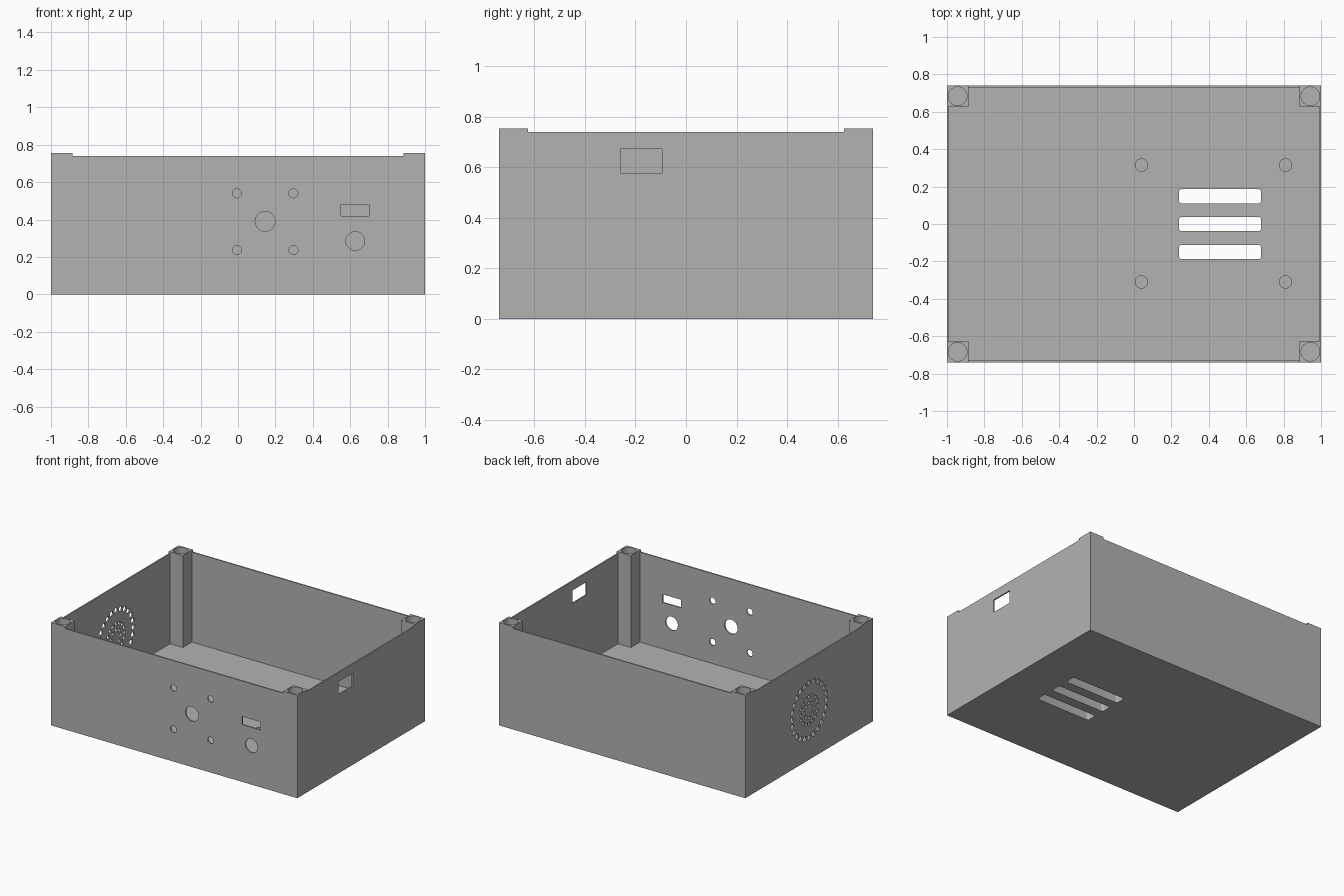
import bpy, bmesh, math
from mathutils import Matrix, Vector

cube = bpy.data.objects.get("Cube")
if cube:
    bpy.data.objects.remove(cube, do_unlink=True)

W, D = 1.0, 0.74          # half width and depth
WALL, FLOOR = 0.01, 0.08  # thicknesses
RIM, TOP = 0.74, 0.755    # wall rim and post top
POST = 0.115              # corner post side

grey = bpy.data.materials.new("plain grey")
grey.use_nodes = True
colour = (0.45, 0.45, 0.45, 1)
grey.diffuse_color = colour
grey.node_tree.nodes["Principled BSDF"].inputs["Base Color"].default_value = colour


def prism(bm, outline, low, high, frame=Matrix()):
    """Extrude a flat outline from low to high along the frame's z axis."""
    face = bm.faces.new([bm.verts.new(frame @ Vector((x, y, low))) for x, y in outline])
    ext = bmesh.ops.extrude_face_region(bm, geom=[face])
    move = frame.to_3x3() @ Vector((0, 0, high - low))
    bmesh.ops.translate(bm, vec=move, verts=[v for v in ext["geom"] if isinstance(v, bmesh.types.BMVert)])


def circle(x, y, r, n=32):
    return [(x + r * math.cos(math.tau * i / n), y + r * math.sin(math.tau * i / n)) for i in range(n)]


def rounded(x0, x1, y0, y1, r=0.0):
    if not r:
        return [(x0, y0), (x1, y0), (x1, y1), (x0, y1)]
    pts = []
    for k, (cx, cy) in enumerate(((x1 - r, y1 - r), (x0 + r, y1 - r), (x0 + r, y0 + r), (x1 - r, y0 + r))):
        for i in range(6):
            a = (k + i / 5) * math.pi / 2
            pts.append((cx + r * math.cos(a), cy + r * math.sin(a)))
    return pts


def plus(w, d):
    """Rectangle of half size w, d without the corner posts."""
    a, b = W - POST, D - POST
    quarter = [(w, b), (a, b), (a, d)]
    return (quarter + [(-x, y) for x, y in quarter[::-1]]
            + [(-x, -y) for x, y in quarter] + [(x, -y) for x, y in quarter[::-1]])


def finish(name, bm):
    bmesh.ops.recalc_face_normals(bm, faces=bm.faces)
    mesh = bpy.data.meshes.new(name)
    bm.to_mesh(mesh)
    bm.free()
    mesh.materials.append(grey)
    obj = bpy.data.objects.new(name, mesh)
    bpy.context.collection.objects.link(obj)
    return obj


def cut(target, bm):
    """Subtract the cutter from the target and discard it."""
    cutter = finish("cutter", bm)
    cutter.hide_render = True
    bpy.context.view_layer.objects.active = target
    mod = target.modifiers.new("cut", "BOOLEAN")
    mod.operation, mod.solver, mod.object = "DIFFERENCE", "EXACT", cutter
    bpy.ops.object.modifier_apply(modifier=mod.name)
    bpy.data.objects.remove(cutter, do_unlink=True)


# Solid block, hollowed out to leave walls, floor and corner posts
bm = bmesh.new()
prism(bm, rounded(-W, W, -D, D), 0, TOP)
box = finish("enclosure", bm)

bm = bmesh.new()
prism(bm, plus(W - WALL, D - WALL), FLOOR, 1)
cut(box, bm)

# Lower wall rim between the posts
bm = bmesh.new()
prism(bm, plus(W + 0.1, D + 0.1), RIM, 1)
cut(box, bm)

bm = bmesh.new()
# Screw holes in the posts
for sx in (-1, 1):
    for sy in (-1, 1):
        prism(bm, circle(sx * 0.943, sy * 0.683, 0.05), TOP - 0.2, 1)
# Blind mounting holes in the floor
for x in (0.04, 0.81):
    for y in (-0.31, 0.315):
        prism(bm, circle(x, y, 0.033), 0.03, 0.2)
# Floor vent slots
for y in (-0.15, 0, 0.148):
    prism(bm, rounded(0.24, 0.68, y - 0.038, y + 0.038, 0.015), -0.1, 0.2)

# Front panel openings
front = Matrix.Rotation(math.pi / 2, 4, "X")
f0, f1 = D - 0.05, D + 0.05
prism(bm, circle(0.145, 0.39, 0.053), f0, f1, front)
prism(bm, circle(0.627, 0.285, 0.05), f0, f1, front)
prism(bm, rounded(0.55, 0.70, 0.42, 0.48), f0, f1, front)
for x in (-0.006, 0.296):
    for z in (0.237, 0.54):
        prism(bm, circle(x, z, 0.024, 24), f0, f1, front)

# Side socket opening, and rings of small speaker holes on the other side
side = Matrix(((0, 0, 1, 0), (1, 0, 0, 0), (0, 1, 0, 0), (0, 0, 0, 1)))
prism(bm, rounded(-0.26, -0.095, 0.577, 0.672), W - 0.05, W + 0.05, side)
for ring, count, r in ((0.2, 24, 0.019), (0.1, 16, 0.013), (0.055, 8, 0.013)):
    for y, z in circle(0, 0.363, ring, count):
        prism(bm, circle(y, z, r, 12), -W - 0.05, -W + 0.05, side)
cut(box, bm)

bpy.ops.object.select_all(action="DESELECT")
box.select_set(True)
bpy.context.view_layer.objects.active = box
bpy.ops.object.shade_smooth_by_angle(angle=math.radians(31))
